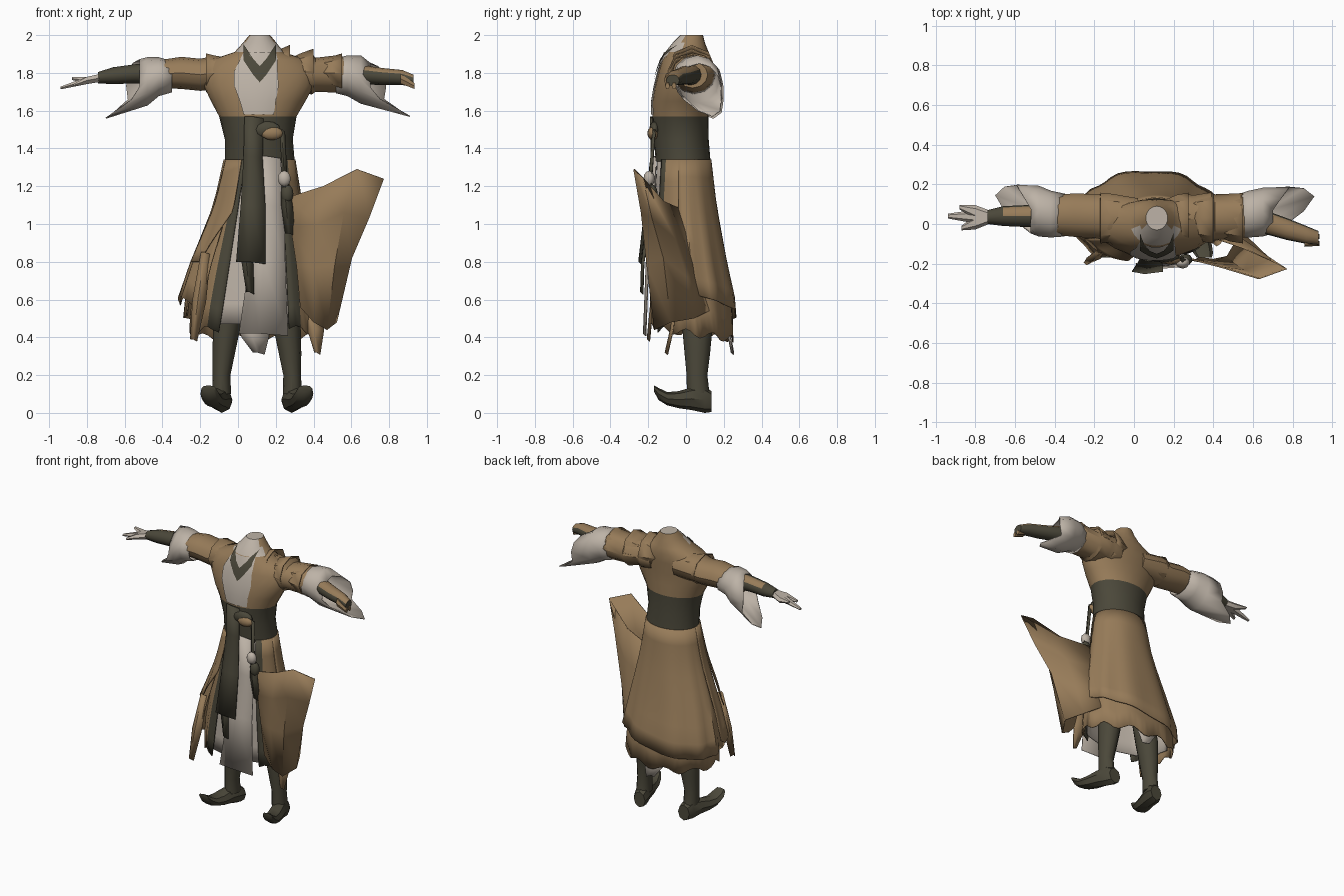
import bpy, bmesh, math
from mathutils import Vector as V
from math import sin, cos, acos, pi, sqrt, radians

if "Cube" in bpy.data.objects:
    bpy.data.objects.remove(bpy.data.objects["Cube"])


def material(name, rgb):
    m = bpy.data.materials.new(name)
    m.use_nodes = True
    m.diffuse_color = (*rgb, 1)
    m.node_tree.nodes["Principled BSDF"].inputs["Base Color"].default_value = (*rgb, 1)
    return m


TAN, DARK, PALE = 0, 1, 2
MATS = [material("tan cloth", (0.31, 0.2, 0.1)),
        material("dark olive leather", (0.07, 0.064, 0.042)),
        material("pale linen", (0.51, 0.45, 0.385))]
made = []


def surface(name, rows, mat, closed=False, caps=False, rule=None, thick=0):
    """Grid of points skinned with quads; rule(center, normal, column) picks a colour."""
    n = len(rows[0])
    cols = n if closed else n - 1
    faces = [(i * n + j, i * n + (j + 1) % n, (i + 1) * n + (j + 1) % n, (i + 1) * n + j)
             for i in range(len(rows) - 1) for j in range(cols)]
    if caps:
        faces += [tuple(range(n)), tuple(range((len(rows) - 1) * n, len(rows) * n))]
    me = bpy.data.meshes.new(name)
    me.from_pydata([tuple(p) for r in rows for p in r], [], faces)
    bm = bmesh.new()
    bm.from_mesh(me)
    bmesh.ops.recalc_face_normals(bm, faces=bm.faces[:])
    bm.to_mesh(me)
    bm.free()
    for m in MATS:
        me.materials.append(m)
    for p in me.polygons:
        p.material_index = rule(p.center, p.normal, p.index % cols) if rule else mat
    ob = bpy.data.objects.new(name, me)
    bpy.context.collection.objects.link(ob)
    if thick:
        s = ob.modifiers.new("thickness", "SOLIDIFY")
        s.thickness, s.offset = thick, 0
    made.append(ob)


def ring(c, u, v, n):
    return [V(c) + V(u) * cos(2 * pi * k / n) + V(v) * sin(2 * pi * k / n) for k in range(n)]


def sample(table, z):
    """Interpolate (z, cx, cy, rx, ry) rows by height."""
    t = sorted(table)
    z = min(max(z, t[0][0]), t[-1][0])
    for a, b in zip(t, t[1:]):
        if z <= b[0]:
            f = (z - a[0]) / (b[0] - a[0])
            return [p + (q - p) * f for p, q in zip(a[1:], b[1:])]


# Torso with sash and closed collar
BODY = [(1.33, .115, -.015, .185, .145), (1.45, .11, -.025, .18, .145), (1.57, .105, -.03, .205, .148),
        (1.65, .107, -.03, .25, .148), (1.73, .11, -.025, .29, .14), (1.81, .11, -.01, .3, .135),
        (1.87, .11, 0, .25, .125), (1.91, .112, .005, .13, .115), (1.96, .115, .015, .088, .085),
        (2.0, .115, .03, .055, .06)]


def torso_rule(c, nrm, col):
    if c.z < 1.57:
        return DARK
    return PALE if nrm.z > .95 or (c.z > 1.91 and c.y < -.02) else TAN


surface("torso", [ring((cx, cy, z), (rx, 0, 0), (0, ry, 0), 24) for z, cx, cy, rx, ry in BODY],
        TAN, True, True, torso_rule)


def on_chest(x, z, off):
    cx, cy, rx, ry = sample(BODY, z)
    return V((x, cy - ry * sqrt(max(0, 1 - ((x - cx) / rx) ** 2)) - off, z))


chest = [(1.58, .03, .19), (1.65, .01, .2), (1.73, -.02, .215), (1.81, -.02, .21), (1.87, .01, .21), (1.91, .03, .2)]
surface("chest_panel", [[on_chest(a + (b - a) * k / 6, z, .007) for k in range(7)] for z, a, b in chest], PALE)
vee = [(.03, 1.95), (.05, 1.92), (.08, 1.875), (.115, 1.835), (.15, 1.875), (.18, 1.92), (.2, 1.95)]
surface("neck_trim", [[on_chest(x, z - d, .014) for x, z in vee] for d in (0, .02, .04, .06, .085)], DARK)

# Skirts follow a shared flaring profile
PROFILE = [(1.34, .115, -.015, .185, .145), (1.1, .11, -.01, .22, .165), (.8, .09, .01, .29, .195),
           (.6, .08, .03, .325, .215), (.3, .085, .035, .34, .22)]


def skirt(name, mat, span, hem, flare=0, pleat=.02, cols=44, rule=None, base=1, steps=8):
    """span(z) gives start and end angles, hem(a, column) the lower height."""
    rows = []
    for i in range(steps + 1):
        t = i / steps
        row = []
        for j in range(cols + 1):
            z = 1.34
            for _ in range(2):
                a0, a1 = span(z)
                a = a0 + (a1 - a0) * j / cols
                z = 1.34 + (hem(a, j) - 1.34) * t
            cx, cy, rx, ry = sample(PROFILE, z)
            k = base + flare * t + pleat * t * sin(11 * a + 2 * sin(2 * a))
            row.append(V((cx + rx * k * cos(a), cy + ry * k * sin(a), z)))
        rows.append(row)
    surface(name, rows, mat, rule=rule, thick=.006)


def fixed(a, b):
    return lambda z: (radians(a), radians(b))


def robe_span(z):
    cx, cy, rx, ry = sample(PROFILE, z)
    f = (1.34 - z) / .9
    left, right = .04 - .14 * f, .23 + .04 * f
    return -acos((right - cx) / rx), 2 * pi - acos((left - cx) / rx)


skirt("under_skirt", PALE, fixed(-90, 270), lambda a, j: .47 - .02 * max(0, sin(a)), base=.93)
skirt("robe_skirt", TAN, robe_span, lambda a, j: .42 - .03 * sin(a) + .02 * sin(j * 1.1),
      rule=lambda c, n, col: DARK if col < 2 or col > 41 else TAN)
skirt("back_overskirt", TAN, fixed(-10, 200), lambda a, j: .57 - .05 * sin(a) + .06 * cos(a), .09, .035, 30, base=1.01)
skirt("right_overskirt", TAN, fixed(175, 228), lambda a, j: .57 + .04 * abs(j % 6 - 3) / 3, .19, .02, 12, base=1.02)
skirt("right_upper_fold", TAN, fixed(200, 240), lambda a, j: .8 + .26 * max(0, j - 4) / 8, .2, .02, 12, base=1.03)

# Wind-blown cape corner on the left hip
flap = [[(.26, -.17, 1.14), (.45, -.22, 1.2), (.63, -.275, 1.29), (.77, -.225, 1.24), (.55, -.12, 1.12), (.29, -.03, 1.08)],
        [(.28, -.18, .98), (.42, -.205, 1.0), (.56, -.235, 1.06), (.69, -.18, 1.03), (.52, -.06, .92), (.32, .03, .9)],
        [(.31, -.18, .78), (.4, -.195, .77), (.51, -.205, .78), (.6, -.12, .82), (.5, .0, .72), (.35, .08, .72)],
        [(.33, -.17, .56), (.4, -.18, .48), (.47, -.165, .44), (.52, -.08, .48), (.46, .04, .5), (.38, .12, .54)]]
surface("cape_corner", flap, TAN, thick=.008)


def strip(name, mat, pts):
    """Hanging cloth: (x, y, z, width) stations with a soft crease."""
    surface(name, [[V((x - w / 2, y + .012, z)), V((x - w * .1, y, z)), V((x + w / 2, y + .012, z - .012))]
                   for x, y, z, w in pts], mat, thick=.006)


strip("front_linen", PALE, [(.16, -.17, 1.36, .13), (.17, -.18, 1.1, .15), (.155, -.21, .8, .19), (.135, -.225, .42, .26)])
strip("front_sash_tail", DARK, [(.085, -.188, 1.57, .1), (.08, -.185, 1.36, .1), (.08, -.215, 1.1, .13),
                                (.068, -.25, .8, .155)])
strip("lower_sash_tail", DARK, [(.03, -.21, 1.0, .04), (.05, -.235, .8, .06), (.065, -.24, .64, .04)])
strip("hip_ribbon", DARK, [(.235, -.175, 1.5, .025), (.245, -.19, 1.3, .025), (.26, -.2, 1.1, .06), (.275, -.19, .95, .05)])
strip("right_trailing_tail", TAN, [(-.17, -.15, .85, .05), (-.205, -.185, .6, .07), (-.235, -.205, .39, .035)])
strip("left_trailing_tail", TAN, [(.38, -.06, .6, .1), (.41, -.08, .45, .09), (.42, -.11, .32, .03)])
strip("back_lining_tail", PALE, [(.08, .21, .5, .2), (.09, .225, .4, .14), (.11, .24, .32, .06)])


# Belt knot and hanging ornament
def blob(name, mat, loc, scale):
    bpy.ops.mesh.primitive_uv_sphere_add(segments=10, ring_count=6, radius=1, location=loc)
    ob = bpy.context.object
    ob.name, ob.scale = name, scale
    ob.data.materials.append(MATS[mat])
    made.append(ob)


blob("sash_knot", TAN, (.18, -.175, 1.48), (.06, .03, .036))
blob("knot_wrap", DARK, (.15, -.165, 1.5), (.08, .03, .045))
blob("ornament", PALE, (.245, -.195, 1.24), (.036, .03, .042))
blob("pouch", DARK, (.26, -.18, 1.16), (.035, .03, .05))


# Arms: rings along x as (x, y, z, ry, rz); tip drags the last ring out behind and below
def tube(name, mat, secs, n=12, caps=True, rule=None, tip=0, thick=0):
    rows = [ring((x, y, z), (0, ry, 0), (0, 0, rz), n) for x, y, z, ry, rz in secs]
    if tip:
        for k, p in enumerate(rows[-1]):
            a = 2 * pi * k / n
            low = max(0, -sin(a)) ** 2
            p += V((tip * max(low, .4 * max(0, cos(a))), .07 * low, -.03 * low ** 2))
    surface(name, rows, mat, True, caps, rule, thick)


def right_arm_rule(c, nrm, col):
    return TAN if nrm.z > .45 and nrm.y > -.2 and c.x > -.7 else DARK


def left_arm_rule(c, nrm, col):
    return TAN if nrm.z > .45 else DARK


tube("right_sleeve", TAN, [(.02, .03, 1.79, .1, .09), (-.13, .035, 1.8, .12, .09), (-.2, .04, 1.79, .11, .085),
                           (-.3, .045, 1.8, .11, .085), (-.4, .045, 1.795, .1, .075), (-.5, .045, 1.79, .075, .06)])
tube("right_cuff", PALE, [(-.35, .045, 1.78, .105, .08), (-.42, .05, 1.78, .115, .1), (-.48, .065, 1.755, .125, .125),
                          (-.52, .075, 1.73, .12, .14)], caps=False, tip=-.18, thick=.006)
tube("right_forearm", DARK, [(-.42, .04, 1.8, .06, .06), (-.55, .04, 1.795, .055, .05), (-.66, .04, 1.785, .05, .045),
                             (-.74, .035, 1.775, .035, .03)], rule=right_arm_rule)
for i, (y, z, end) in enumerate([(.085, 1.77, -.88), (.04, 1.72, -.94), (-.02, 1.735, -.87)]):
    tube("right_finger_%d" % (i + 1), PALE, [(-.72, .035, 1.775, .03, .025), (-.8, (y + .035) / 2, 1.76, .035, .022),
                                             (end, y, z, .012, .008)], 6)
tube("left_sleeve", TAN, [(.2, .03, 1.79, .1, .09), (.27, .03, 1.8, .12, .1), (.3, .03, 1.8, .115, .09),
                          (.39, .035, 1.795, .125, .11), (.41, .035, 1.79, .115, .09), (.54, .04, 1.795, .115, .1),
                          (.6, .035, 1.79, .08, .07)])
tube("left_cuff", PALE, [(.52, .04, 1.785, .105, .09), (.58, .05, 1.785, .115, .105), (.65, .06, 1.765, .12, .125),
                         (.7, .07, 1.725, .115, .125)], caps=False, tip=.21, thick=.006)
tube("left_forearm", DARK, [(.55, .03, 1.79, .06, .06), (.66, .01, 1.79, .06, .05), (.77, -.025, 1.78, .055, .045),
                            (.87, -.055, 1.775, .045, .04), (.93, -.07, 1.76, .035, .03)], rule=left_arm_rule)
for i, y in enumerate((-.095, -.06)):
    tube("left_finger_%d" % (i + 1), TAN, [(.86, y, 1.77, .02, .03), (.935, y - .003, 1.73, .012, .018)], 6)

# Flared shoulder folds, layered along the sleeves
for name, x0, x1, z, top in (("right_shoulder_fold", .0, -.17, 1.8, 1.9), ("left_collar_fold", .16, .275, 1.82, 1.945),
                             ("left_shoulder_fold", .27, .4, 1.81, 1.925), ("left_sleeve_fold", .42, .55, 1.8, 1.9)):
    tube(name, TAN, [(x0, .03, z, .09, .06), ((x0 + x1) / 2, .03, z, .115, (top - z) * .8), (x1, .03, z, .125, top - z)],
         8, False, thick=.006)

# Legs and curled-toe boots
LEG = [(.85, .11, .03, .075, .08), (.45, .16, .06, .072, .08), (.32, .175, .06, .06, .068), (.2, .187, .058, .047, .055),
       (.1, .187, .065, .05, .06)]
FOOT = [(.135, .06, .045, .055), (.1, .07, .055, .07), (.03, .075, .055, .06), (-.04, .07, .058, .045),
        (-.1, .075, .055, .035), (-.145, .1, .05, .032), (-.17, .13, .038, .016)]
for side, label in ((-1, "right"), (1, "left")):
    surface(label + "_leg", [ring((.1 + side * x, y, z), (rx, 0, 0), (0, ry, 0), 12) for z, x, y, rx, ry in LEG],
            DARK, True, True)
    surface(label + "_boot", [ring((.1 + side * (.185 + .26 * (.1 - y)), y, z), (w, 0, 0), (0, 0, h), 8)
                              for y, z, w, h in FOOT], DARK, True, True)

bpy.ops.object.select_all(action="DESELECT")
for ob in made:
    ob.select_set(True)
bpy.context.view_layer.objects.active = made[0]
bpy.ops.object.shade_smooth_by_angle(angle=radians(35))
